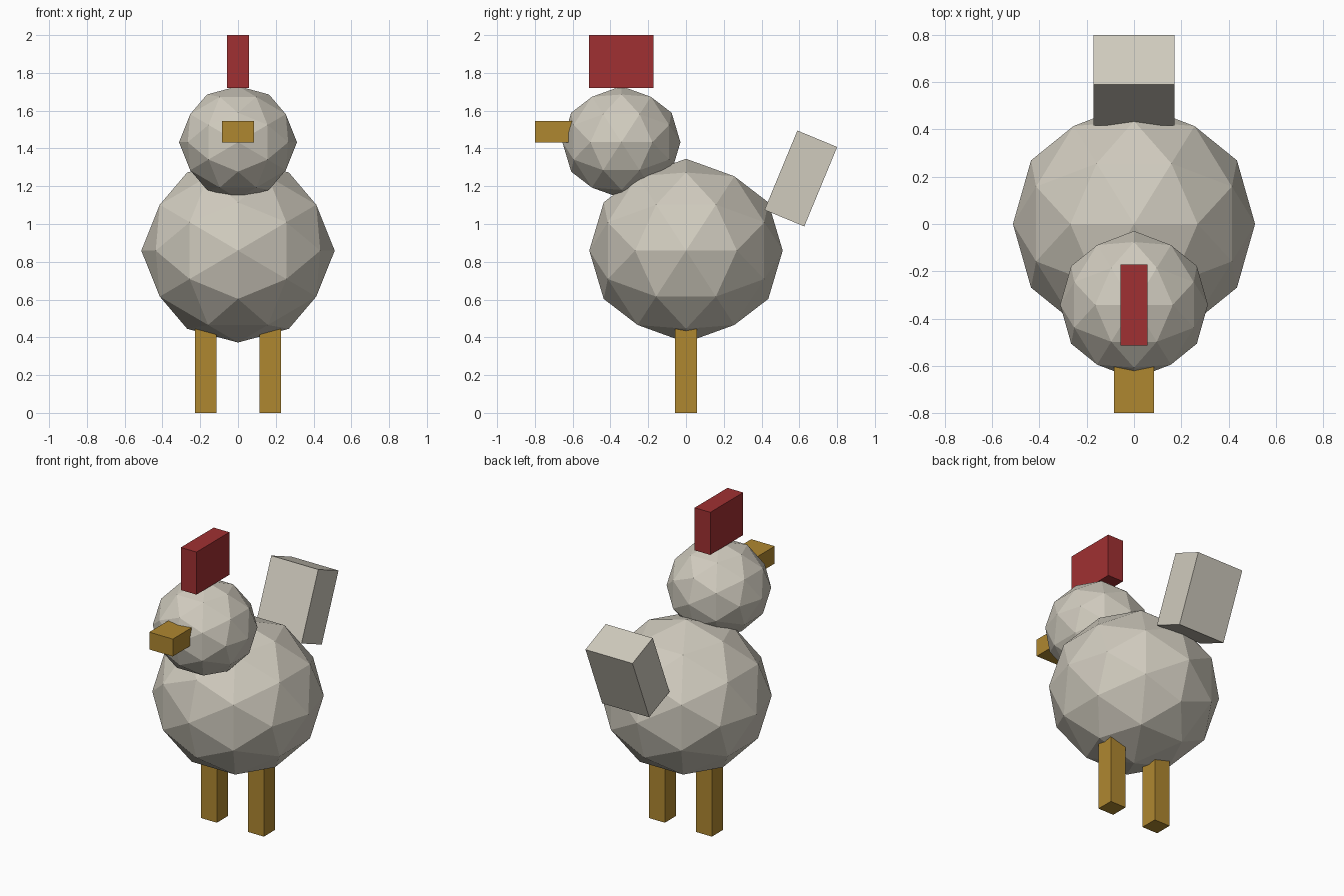
import bpy, math
from mathutils import Matrix

if "Cube" in bpy.data.objects:
    bpy.data.objects.remove(bpy.data.objects["Cube"])


def material(name, srgb):
    m = bpy.data.materials.new(name)
    lin = [((c / 255 + 0.055) / 1.055) ** 2.4 for c in srgb]
    m.diffuse_color = (*lin, 1)
    m.use_nodes = True
    m.node_tree.nodes["Principled BSDF"].inputs["Base Color"].default_value = m.diffuse_color
    return m


FEATHER = material("warm grey feather", (208, 203, 190))
RED = material("comb red", (160, 48, 50))
GOLD = material("beak gold", (175, 135, 48))


def ball(name, centre, radius, mat):
    """Faceted, slightly squashed ball with an edge midpoint at the top."""
    bpy.ops.mesh.primitive_ico_sphere_add(subdivisions=2, radius=1)
    ob = bpy.context.object
    ob.name = name
    turn = Matrix.Rotation(-math.atan(2) / 2, 4, 'Y')
    ob.data.transform(Matrix.Diagonal((radius, radius, radius * 0.95, 1)) @ turn)
    ob.location = centre
    ob.data.materials.append(mat)


def box(name, centre, size, mat, tilt=0):
    bpy.ops.mesh.primitive_cube_add(size=1, location=centre)
    ob = bpy.context.object
    ob.name = name
    ob.data.transform(Matrix.Diagonal((*size, 1)))
    ob.rotation_euler.x = math.radians(tilt)
    ob.data.materials.append(mat)


# Body and head
ball("body", (0, 0, 0.859), 0.512, FEATHER)
ball("head", (0, -0.342, 1.433), 0.3125, FEATHER)

# Comb, beak and tilted tail
box("comb", (0, -0.342, 1.86), (0.114, 0.342, 0.28), RED)
box("beak", (0, -0.686, 1.488), (0.171, 0.228, 0.114), GOLD)
box("tail", (0, 0.608, 1.241), (0.342, 0.228, 0.455), FEATHER, tilt=-22.5)

# Legs
for side, label in ((-1, "left"), (1, "right")):
    box(label + "_leg", (side * 0.171, 0, 0.24), (0.114, 0.114, 0.48), GOLD)
